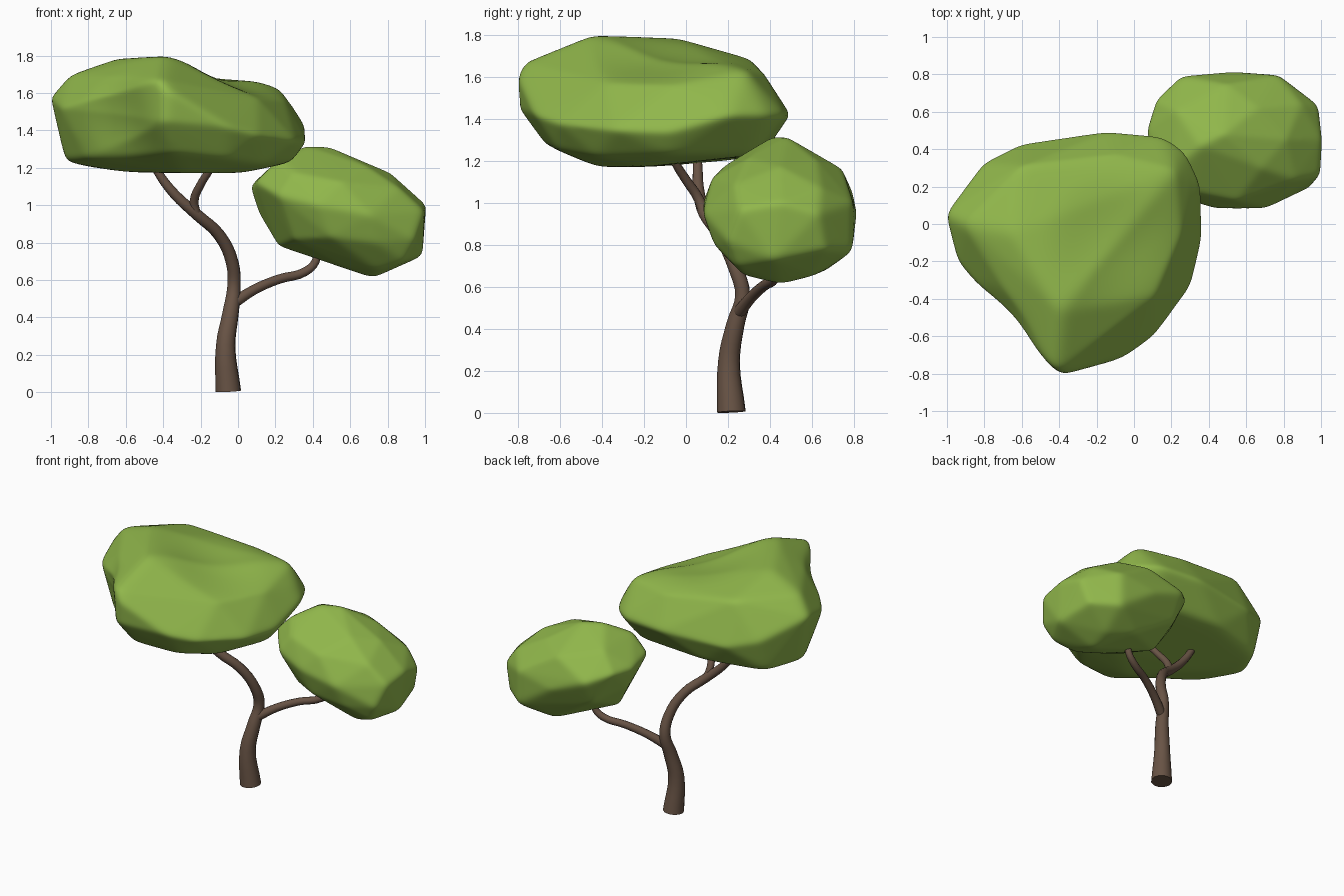
import bpy, bmesh, math
from mathutils import Vector
from mathutils.bvhtree import BVHTree


def material(name, color):
    m = bpy.data.materials.new(name)
    m.diffuse_color = (*color, 1)
    return m


BARK = material("bark", (0.14, 0.088, 0.06))
LEAF = material("leaves", (0.28, 0.47, 0.07))


def limb(name, pts):
    """Tapered tube through (x, y, z, radius) points."""
    cu = bpy.data.curves.new(name, 'CURVE')
    cu.dimensions = '3D'
    cu.bevel_depth = 1.0
    cu.bevel_resolution = 4
    cu.resolution_u = 4
    cu.use_fill_caps = True
    sp = cu.splines.new('BEZIER')
    sp.bezier_points.add(len(pts) - 1)
    for bp, (x, y, z, r) in zip(sp.bezier_points, pts):
        bp.co = (x, y, z)
        bp.radius = r
        bp.handle_left_type = bp.handle_right_type = 'AUTO'
    ob = bpy.data.objects.new(name, cu)
    bpy.context.collection.objects.link(ob)
    cu.materials.append(BARK)
    bpy.ops.object.select_all(action='DESELECT')
    ob.select_set(True)
    bpy.context.view_layer.objects.active = ob
    bpy.ops.object.convert(target='MESH')
    bpy.ops.object.shade_smooth_by_angle(angle=math.radians(60))


def canopy(name, pts, dents=()):
    """Sphere wrapped onto the hull of a few corner points, then dented."""
    lo = Vector([min(p[i] for p in pts) for i in range(3)])
    hi = Vector([max(p[i] for p in pts) for i in range(3)])
    mid, half = (lo + hi) / 2, (hi - lo) / 2
    hull = bmesh.new()
    for p in pts:
        hull.verts.new(mid + (Vector(p) - mid) * 1.014)
    bmesh.ops.convex_hull(hull, input=hull.verts[:])
    tree = BVHTree.FromBMesh(hull)
    bm = bmesh.new()
    bmesh.ops.create_icosphere(bm, subdivisions=6, radius=1)
    for v in bm.verts:
        d = Vector([v.co[i] * half[i] for i in range(3)]).normalized()
        hit = tree.ray_cast(mid + d * 4, -d)[0]
        v.co = hit if hit else mid + d * 0.3
    for centre, radius, push in dents:
        for v in bm.verts:
            t = (v.co - Vector(centre)).length / radius
            if t < 1:
                v.co += Vector(push) * (1 - t * t) ** 2
    for _ in range(6):
        bmesh.ops.smooth_vert(bm, verts=bm.verts, factor=0.5,
                              use_axis_x=True, use_axis_y=True, use_axis_z=True)
    for f in bm.faces:
        f.smooth = True
    me = bpy.data.meshes.new(name)
    bm.to_mesh(me)
    bm.free()
    hull.free()
    me.materials.append(LEAF)
    bpy.context.collection.objects.link(bpy.data.objects.new(name, me))


# Trunk running up into the left branch
limb("trunk", [
    (-0.052, 0.216, 0.005, 0.069), (-0.066, 0.205, 0.25, 0.052),
    (-0.04, 0.235, 0.42, 0.044), (-0.022, 0.27, 0.56, 0.036),
    (-0.03, 0.235, 0.69, 0.034), (-0.10, 0.165, 0.84, 0.032),
    (-0.22, 0.09, 0.95, 0.031), (-0.34, 0.06, 1.06, 0.027),
    (-0.43, 0.055, 1.18, 0.023), (-0.47, 0.05, 1.26, 0.02)])
# Short upper branch
limb("upper_branch", [
    (-0.22, 0.09, 0.94, 0.026), (-0.235, 0.06, 1.02, 0.024),
    (-0.20, 0.0, 1.11, 0.022), (-0.15, -0.05, 1.19, 0.02), (-0.11, -0.08, 1.26, 0.018)])
# Lower right branch
limb("right_branch", [
    (-0.035, 0.245, 0.47, 0.032), (0.09, 0.31, 0.55, 0.027),
    (0.22, 0.37, 0.605, 0.025), (0.36, 0.425, 0.645, 0.024),
    (0.415, 0.44, 0.70, 0.022), (0.43, 0.44, 0.83, 0.018)])

# Large canopy: top, rim, underside
canopy("large_canopy", [
    (-.39, -.46, 1.8), (-.64, -.05, 1.785), (-.9, 0, 1.695), (-.6, .3, 1.685),
    (-.42, -.78, 1.67), (.21, .28, 1.63), (-.1, .36, 1.62), (.29, .2, 1.52),
    (-1, .05, 1.58), (-.935, -.2, 1.52), (-.8, .32, 1.45), (-.6, .42, 1.4),
    (-.14, .49, 1.42), (.15, .465, 1.42), (.27, .38, 1.42), (.355, .2, 1.42),
    (.36, -.08, 1.34), (.3, -.33, 1.35), (.1, -.6, 1.38), (-.05, -.71, 1.42),
    (-.38, -.8, 1.62), (-.4, -.79, 1.45), (.1, -.38, 1.57), (.24, -.05, 1.56),
    (-.92, 0, 1.235), (-.8, .24, 1.21), (-.6, -.1, 1.18), (-.4, .36, 1.23),
    (.12, .32, 1.23), (.28, -.08, 1.23), (.02, -.2, 1.175), (-.3, -.42, 1.175),
    (.12, -.42, 1.22), (-.05, -.6, 1.25), (-.35, -.67, 1.285), (-.8, -.25, 1.25)],
    dents=[((-.12, -.1, 1.71), .38, (0, 0, -.045)),
           ((-.66, -.53, 1.45), .32, (.035, .03, 0))])

# Small canopy tilted down to the right
canopy("small_canopy", [
    (.36, .42, 1.315), (.48, .48, 1.31), (.68, .3, 1.21), (.66, .62, 1.2),
    (.22, .3, 1.24), (.24, .6, 1.22), (.81, .45, 1.17), (1, .45, 1.0),
    (.99, .26, .97), (.98, .63, .95), (.98, .42, .73), (.93, .66, .78),
    (.72, .45, .615), (.74, .28, .655), (.88, .24, .7), (.56, .35, .68), (.56, .67, .685),
    (.74, .6, .655), (.42, .53, .735), (.22, .45, .785), (.25, .7, .88), (.12, .5, .95),
    (.07, .5, 1.1), (.12, .66, 1.1), (.25, .79, 1.05), (.5, .81, .95), (.77, .79, .77),
    (.77, .79, 1.0), (.7, .085, .95), (.43, .085, 1.0), (.22, .15, 1.05),
    (.1, .3, 1.12), (.3, .18, 1.17), (.5, .13, .83), (.74, .14, .8), (.3, .25, .82),
    (.55, .13, 1.12), (.5, .74, 1.16), (.86, .24, 1.09), (.89, .64, 1.07), (.94, .2, .82)])
